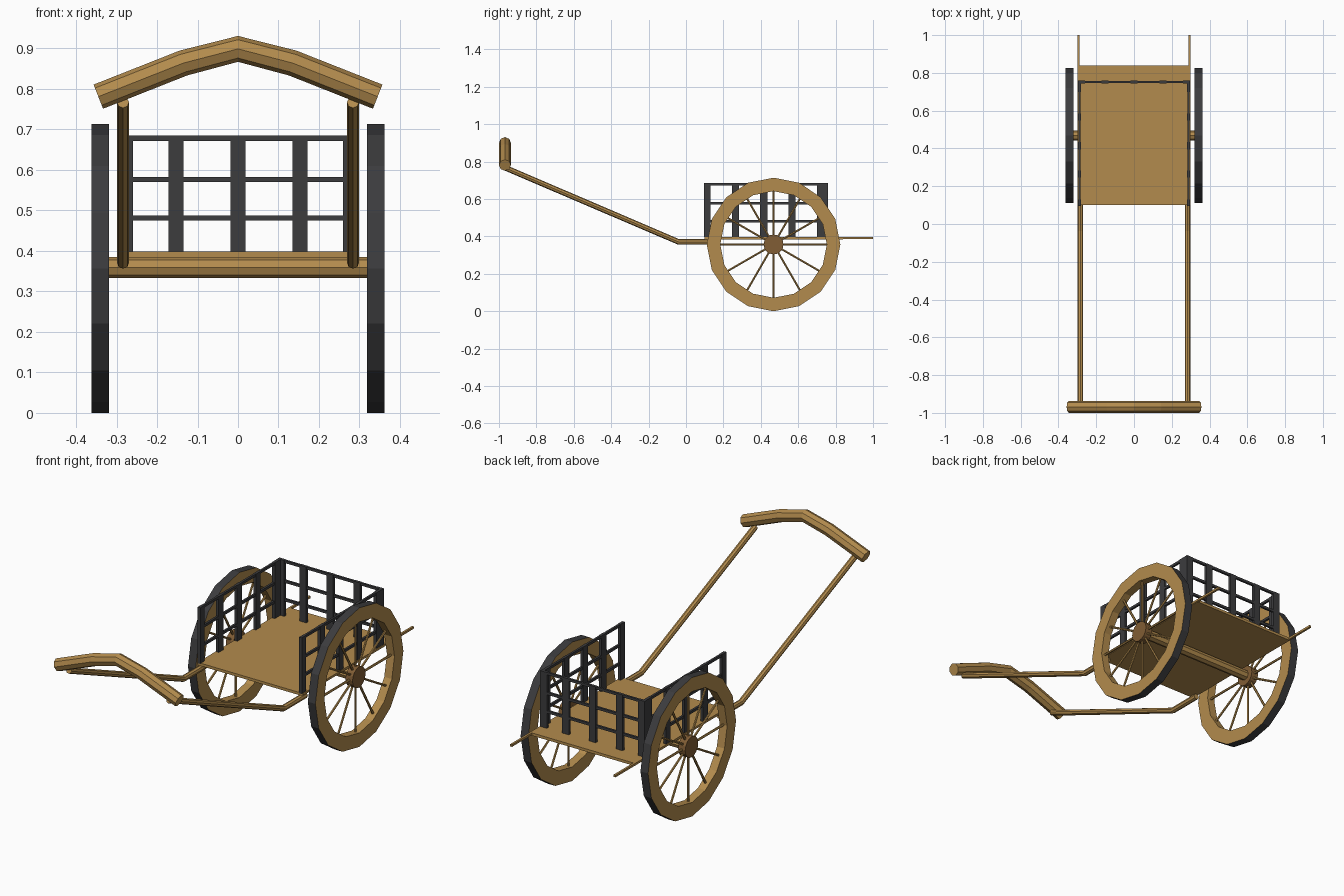
import bpy, bmesh
from math import sin, cos, pi
from mathutils import Vector, Matrix

if "Cube" in bpy.data.objects:
    bpy.data.objects.remove(bpy.data.objects["Cube"])


def material(name, rgb):
    m = bpy.data.materials.new(name)
    m.diffuse_color = (*rgb, 1)
    m.use_nodes = True
    m.node_tree.nodes["Principled BSDF"].inputs["Base Color"].default_value = m.diffuse_color
    return m


WOOD = material("wood", (0.45, 0.26, 0.075))
HUB = material("hub_wood", (0.22, 0.11, 0.035))
DARK = material("dark_iron", (0.045, 0.045, 0.048))


def finish(name, bm, *mats):
    bmesh.ops.recalc_face_normals(bm, faces=bm.faces)
    mesh = bpy.data.meshes.new(name)
    bm.to_mesh(mesh)
    bm.free()
    for m in mats:
        mesh.materials.append(m)
    ob = bpy.data.objects.new(name, mesh)
    bpy.context.collection.objects.link(ob)
    return ob


def add_box(bm, x0, x1, y0, y1, z0, z1):
    mat = Matrix.Translation(((x0 + x1) / 2, (y0 + y1) / 2, (z0 + z1) / 2))
    mat = mat @ Matrix.Diagonal((x1 - x0, y1 - y0, z1 - z0, 1))
    bmesh.ops.create_cube(bm, size=1, matrix=mat)


def add_tube(bm, path, side, radius, sides=8):
    """Sweep a polygon along a planar path; side is the plane's normal."""
    pts, side, rings = [Vector(p) for p in path], Vector(side), []
    for i, p in enumerate(pts):
        d0 = (p - pts[max(i - 1, 0)]).normalized()
        d1 = (pts[min(i + 1, len(pts) - 1)] - p).normalized()
        up = (d0 + d1).normalized().cross(side)
        rings.append([bm.verts.new(p + radius * (cos(a) * side + sin(a) * up))
                      for a in (2 * pi * k / sides for k in range(sides))])
    for a, b in zip(rings, rings[1:]):
        for k in range(sides):
            n = (k + 1) % sides
            bm.faces.new((a[k], a[n], b[n], b[k]))
    bm.faces.new(rings[0])
    bm.faces.new(rings[-1])


CY, CZ, R_OUT, R_IN = 0.468, 0.357, 0.357, 0.285   # wheel centre and radii


def wheel_point(x, r, a):
    return Vector((x, CY + r * cos(a), CZ + r * sin(a)))


# Wheels: rim with dark tread, spokes and hub
for s, label in ((-1, "left"), (1, "right")):
    bm = bmesh.new()
    rings = []
    for k in range(16):
        a = 2 * pi * k / 16
        rings.append([bm.verts.new(wheel_point(s * x, r, a)) for x, r in
                      ((0.319, R_OUT), (0.362, R_OUT), (0.362, R_IN), (0.319, R_IN))])
    for k in range(16):
        a, b = rings[k], rings[(k + 1) % 16]
        for j in range(4):
            f = bm.faces.new((a[j], a[(j + 1) % 4], b[(j + 1) % 4], b[j]))
            f.material_index = 1 if j == 0 else 0
    finish(label + "_wheel_rim", bm, WOOD, DARK)

    bm = bmesh.new()
    for k in range(12):
        a = 2 * pi * k / 12
        add_tube(bm, (wheel_point(s * 0.34, 0.03, a), wheel_point(s * 0.34, 0.288, a)),
                 (1, 0, 0), 0.006, 6)
    finish(label + "_wheel_spokes", bm, WOOD)

    bm = bmesh.new()
    add_tube(bm, ((s * 0.32, CY, CZ), (s * 0.36, CY, CZ)), (0, 1, 0), 0.053, 16)
    finish(label + "_wheel_hub", bm, HUB)

    # Pulling shaft
    bm = bmesh.new()
    add_tube(bm, ((s * 0.284, -0.966, 0.767), (s * 0.284, -0.04, 0.371),
                  (s * 0.284, 0.14, 0.371)), (1, 0, 0), 0.015)
    finish(label + "_shaft", bm, WOOD)

    # Thin rail along the floor, sticking out behind
    bm = bmesh.new()
    add_box(bm, s * 0.288, s * 0.299, 0.10, 1.0, 0.387, 0.398)
    finish(label + "_floor_rail", bm, WOOD)

    # Side grille
    bm = bmesh.new()
    for y0, y1 in ((0.095, 0.13), (0.245, 0.283), (0.395, 0.435),
                   (0.547, 0.585), (0.70, 0.745)):
        add_box(bm, s * 0.281, s * 0.296, y0, y1, 0.396, 0.685)
    for z in (0.482, 0.577, 0.679):
        add_box(bm, s * 0.283, s * 0.294, 0.10, 0.75, z - 0.007, z + 0.006)
    finish(label + "_side_grille", bm, DARK)

# Back grille
bm = bmesh.new()
for x in (-0.278, -0.153, 0, 0.153, 0.278):
    add_box(bm, x - 0.019, x + 0.019, 0.745, 0.76, 0.396, 0.685)
for z in (0.482, 0.577, 0.679):
    add_box(bm, -0.29, 0.29, 0.747, 0.758, z - 0.007, z + 0.006)
finish("back_grille", bm, DARK)

# Floor
bm = bmesh.new()
add_box(bm, -0.296, 0.296, 0.10, 0.84, 0.384, 0.398)
finish("floor", bm, WOOD)

# Axle
bm = bmesh.new()
add_tube(bm, ((-0.33, CY, 0.359), (0.33, CY, 0.359)), (0, 1, 0), 0.026)
finish("axle", bm, WOOD)

# Bent crossbar at the front of the shafts
bm = bmesh.new()
add_tube(bm, ((-0.345, -0.968, 0.781), (-0.135, -0.968, 0.864), (0, -0.968, 0.899),
              (0.135, -0.968, 0.864), (0.345, -0.968, 0.781)), (0, 1, 0), 0.032)
finish("crossbar", bm, WOOD)
